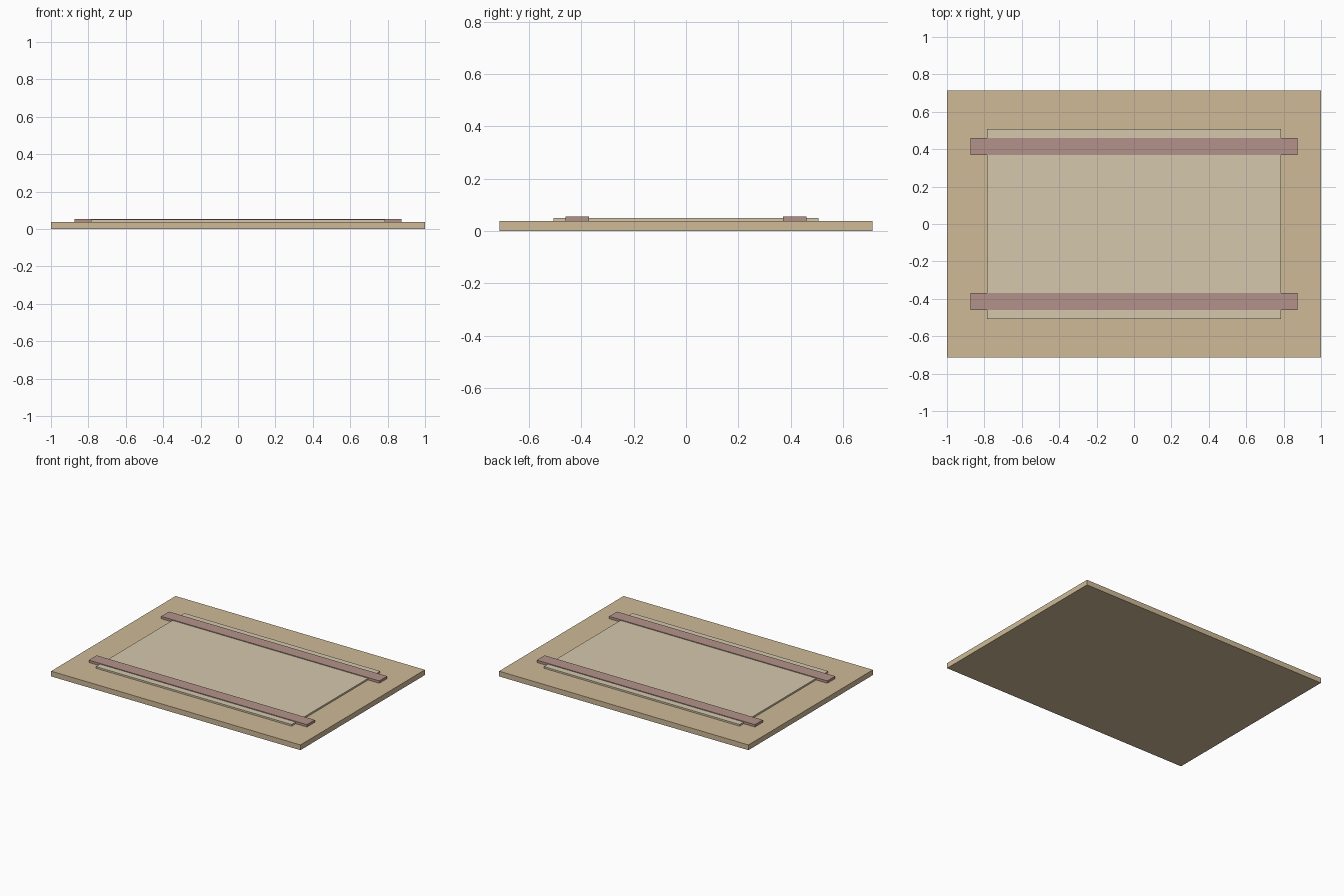
import bpy

if "Cube" in bpy.data.objects:
    bpy.data.objects.remove(bpy.data.objects["Cube"])


def material(name, color):
    mat = bpy.data.materials.new(name)
    mat.diffuse_color = (*color, 1)
    mat.use_nodes = True
    mat.node_tree.nodes["Principled BSDF"].inputs["Base Color"].default_value = mat.diffuse_color
    return mat


def box(name, half_x, y0, y1, z0, z1, mat):
    bpy.ops.mesh.primitive_cube_add(size=1, location=(0, (y0 + y1) / 2, (z0 + z1) / 2))
    obj = bpy.context.object
    obj.name = name
    obj.scale = (2 * half_x, y1 - y0, z1 - z0)
    bpy.ops.object.transform_apply(location=False, rotation=False, scale=True)
    obj.data.materials.append(mat)
    return obj


wood = material("light_wood", (0.62, 0.49, 0.31))
pale = material("pale_panel", (0.66, 0.58, 0.42))
rose = material("rose_wood", (0.45, 0.29, 0.25))

# Base board with raised centre panel
box("base_board", 1.0, -0.713, 0.713, 0.0, 0.038, wood)
box("centre_panel", 0.785, -0.507, 0.507, 0.038, 0.05, pale)

# Two battens lying across the panel
for name, y in (("front_batten", -0.415), ("back_batten", 0.415)):
    box(name, 0.875, y - 0.045, y + 0.045, 0.038, 0.055, rose)
